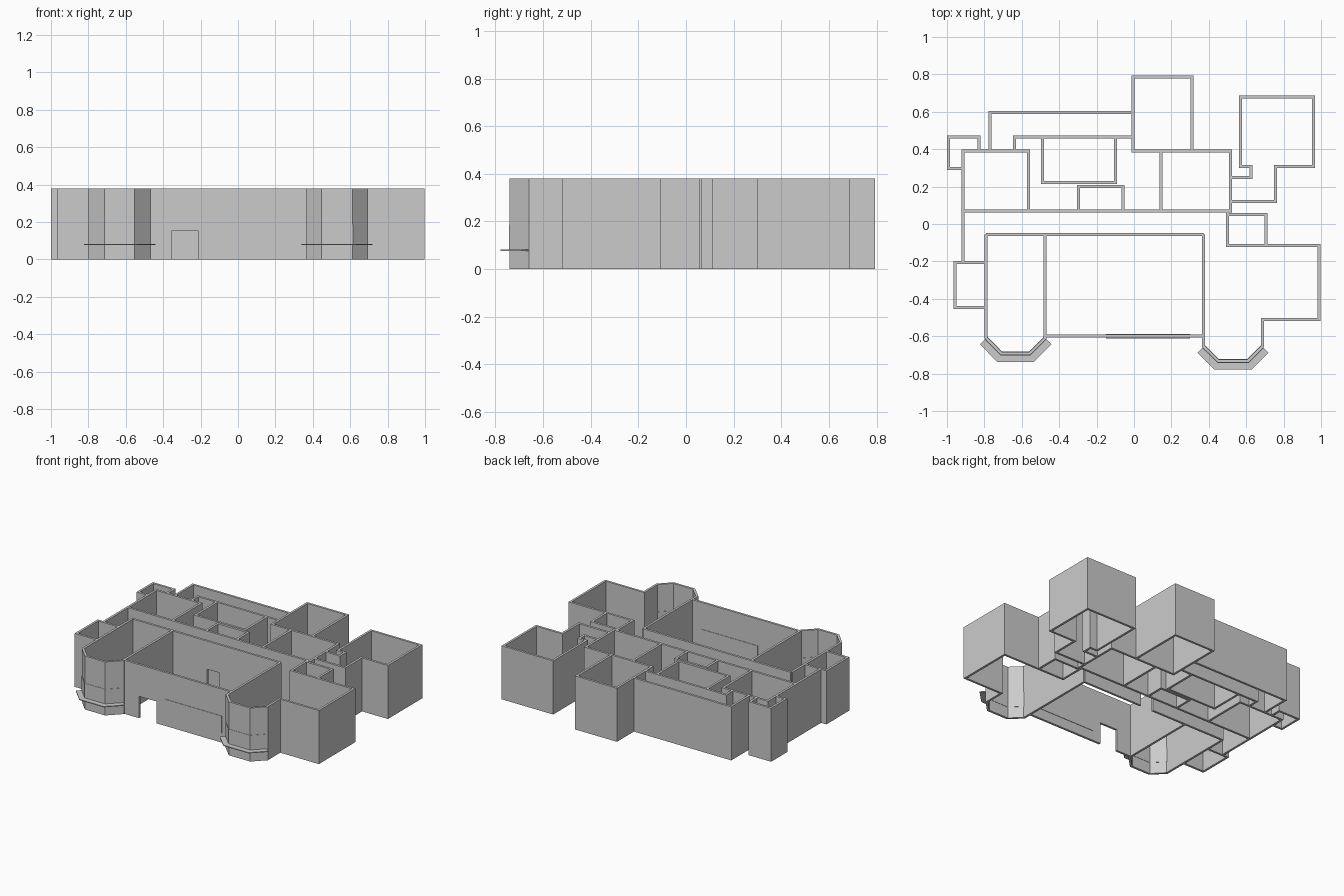
import bpy, bmesh
from mathutils import Vector

if "Cube" in bpy.data.objects:
    bpy.data.objects.remove(bpy.data.objects["Cube"])

H = 0.38      # wall height
T = 0.008     # half wall thickness


def offset(path, d, closed):
    """Shift a polyline to its right by d with mitred corners."""
    pts = [Vector(p) for p in path]
    n = len(pts)
    out = []
    for i, p in enumerate(pts):
        dirs = []
        if closed or i > 0:
            dirs.append((p - pts[i - 1]).normalized())
        if closed or i < n - 1:
            dirs.append((pts[(i + 1) % n] - p).normalized())
        normals = [Vector((v.y, -v.x)) for v in dirs]
        m = sum(normals, Vector((0, 0))).normalized()
        out.append(p + m * (d / m.dot(normals[0])))
    return out


def ribbon(name, path, a=-T, b=T, z0=0.0, z1=H, closed=False):
    """Upright strip following a plan polyline between two offsets."""
    bm = bmesh.new()
    pa, pb = offset(path, a, closed), offset(path, b, closed)
    rings = [[bm.verts.new((q.x, q.y, z)) for q, z in
              ((u, z0), (v, z0), (v, z1), (u, z1))] for u, v in zip(pa, pb)]
    n = len(rings)
    for i in range(n if closed else n - 1):
        r, s = rings[i], rings[(i + 1) % n]
        for k in range(4):
            j = (k + 1) % 4
            bm.faces.new((r[k], r[j], s[j], s[k]))
    if not closed:
        bm.faces.new(rings[0])
        bm.faces.new(rings[-1][::-1])
    bmesh.ops.recalc_face_normals(bm, faces=bm.faces)
    me = bpy.data.meshes.new(name)
    bm.to_mesh(me)
    bm.free()
    ob = bpy.data.objects.new(name, me)
    bpy.context.collection.objects.link(ob)
    return ob


def rect(x0, x1, y0, y1):
    return [(x0, y0), (x1, y0), (x1, y1), (x0, y1)]


def door_wall(name, x0, d0, d1, x1, y, head):
    """Straight wall along x with a door gap and lintel."""
    ribbon(name + "_left", [(x0, y), (d0, y)])
    ribbon(name + "_right", [(d1, y), (x1, y)])
    ribbon(name + "_lintel", [(d0, y), (d1, y)], z0=head)


# Closed rooms
ribbon("back_left_room_wall", rect(-.915, -.565, .07, .39), closed=True)
ribbon("back_right_room_wall", rect(.145, .515, .07, .39), closed=True)
ribbon("rear_room_wall", rect(-.005, .31, .39, .785), closed=True)
ribbon("inner_room_wall", rect(-.49, -.098, .222, .465), closed=True)
ribbon("closet_wall", rect(-.298, -.06, .07, .2), closed=True)

# Rear and side wall runs
ribbon("corridor_rear_wall", [(-.565, .07), (.145, .07)])
ribbon("middle_rear_wall", [(-.005, .39), (.145, .39)])
ribbon("rear_passage_wall", [(-.77, .39), (-.77, .595), (-.005, .595)])
ribbon("inner_passage_wall", [(-.64, .39), (-.64, .465), (-.005, .465)])
ribbon("passage_base_wall", [(-.565, .39), (-.64, .39)])
ribbon("rear_corner_annex_wall",
       [(-.915, .298), (-.992, .298), (-.992, .465), (-.83, .465), (-.83, .39)])
ribbon("left_outer_wall",
       [(-.915, .07), (-.915, -.205)])
ribbon("left_annex_wall",
       [(-.79, -.205), (-.957, -.205), (-.957, -.447), (-.79, -.447)])
ribbon("right_rear_room_wall",
       [(.515, .248), (.625, .248), (.625, .308), (.57, .308), (.57, .68),
        (.96, .68), (.96, .308), (.757, .308), (.757, .12), (.515, .12)])
ribbon("right_lobby_wall",
       [(.5, .07), (.5, -.115), (.705, -.115), (.705, .05), (.5, .05)])

# Front rooms with bays
left_bay = [(-.79, -.61), (-.71, -.692), (-.557, -.692), (-.475, -.61)]
right_bay = [(.372, -.655), (.45, -.732), (.61, -.732), (.687, -.655)]
ribbon("left_bay_room_wall", [(-.79, -.055)] + left_bay + [(-.475, -.055)])
ribbon("right_bay_room_wall", [(.372, -.055)] + right_bay +
       [(.687, -.51), (.99, -.51), (.99, -.115), (.705, -.115)])

# Walls with doors
door_wall("hall_wall", -.79, -.2, -.1, .372, -.055, .18)
door_wall("front_wall", -.475, -.353, -.214, .372, -.6, .155)

# Windows and sills
ribbon("front_window", [(-.15, -.6), (.3, -.6)], -.011, .011, .07, .19)
for side, bay in (("left", left_bay), ("right", right_bay)):
    ribbon(side + "_bay_window", bay, -.01, .01, .08, .187)
    ribbon(side + "_bay_sill", bay, 0, .047, .077, .083)
